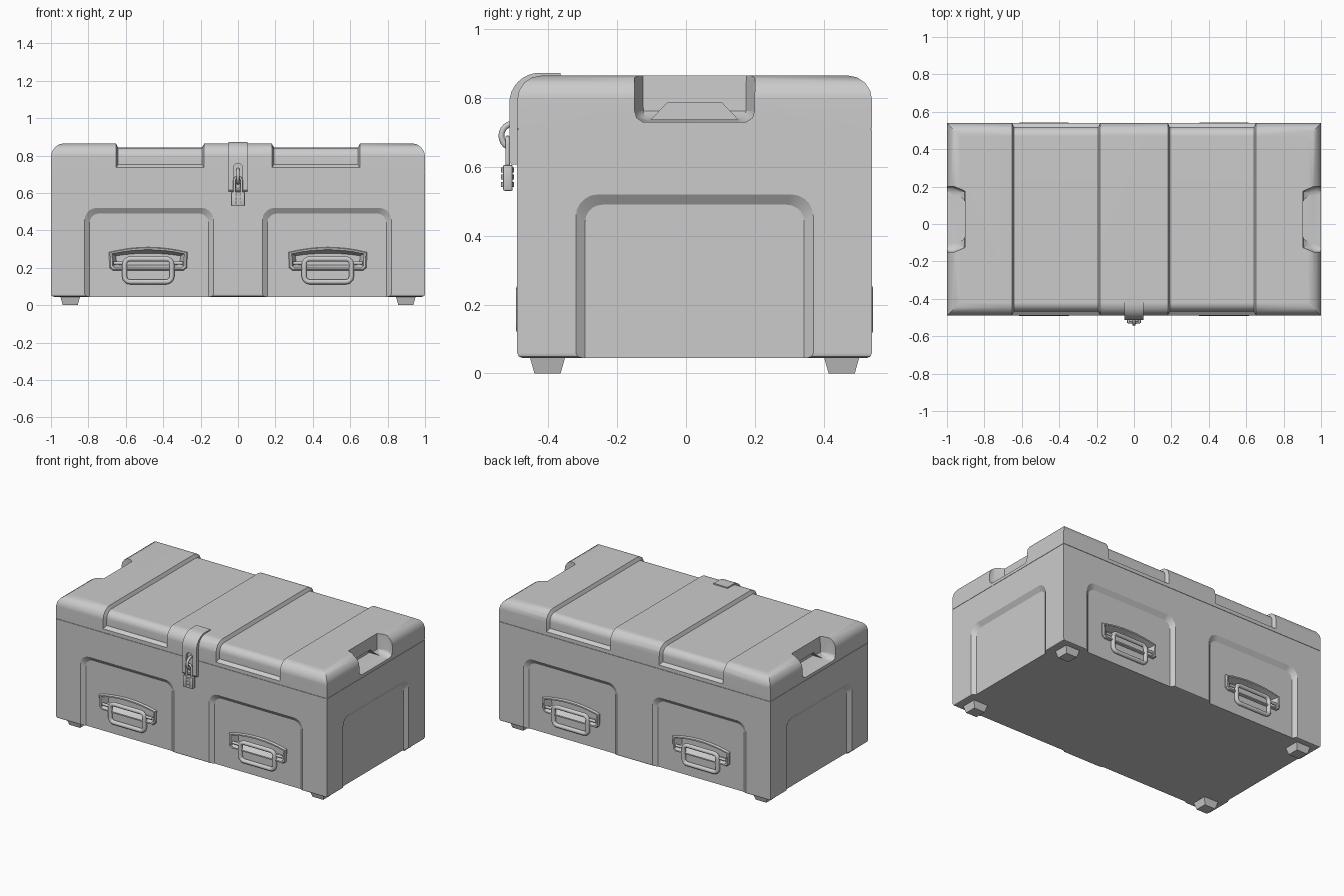
import bpy, bmesh, math
from mathutils import Vector

if "Cube" in bpy.data.objects:
    bpy.data.objects.remove(bpy.data.objects["Cube"])

grey = bpy.data.materials.new("light_grey")
grey.diffuse_color = (0.6, 0.6, 0.6, 1)
grey.use_nodes = True
grey.node_tree.nodes["Principled BSDF"].inputs["Base Color"].default_value = grey.diffuse_color
YC, HY = 0.025, 0.515            # box centre and half depth
TOP, SEAM, BASE, R = 0.865, 0.71, 0.045, 0.07


def finish(name, bm):
    bm.normal_update()
    bmesh.ops.recalc_face_normals(bm, faces=bm.faces)
    if bm.calc_volume(signed=True) < 0:
        bmesh.ops.reverse_faces(bm, faces=bm.faces)
    me = bpy.data.meshes.new(name)
    bm.to_mesh(me)
    bm.free()
    me.materials.append(grey)
    ob = bpy.data.objects.new(name, me)
    bpy.context.collection.objects.link(ob)
    return ob


def loft(name, rings):
    """Solid skinned through rings of equal point count, capped at both ends."""
    bm = bmesh.new()
    vs = [[bm.verts.new(p) for p in r] for r in rings]
    n = len(vs[0])
    for a, b in zip(vs, vs[1:]):
        for i in range(n):
            j = (i + 1) % n
            bm.faces.new((a[i], a[j], b[j], b[i]))
    caps = [bm.faces.new(vs[0][::-1]), bm.faces.new(vs[-1])]
    bm.normal_update()
    bmesh.ops.triangulate(bm, faces=caps)
    return finish(name, bm)


def box(name, lo, hi, bevel=0, seg=2, edge_z=None):
    bm = bmesh.new()
    bmesh.ops.create_cube(bm, size=1)
    for v in bm.verts:
        v.co = [(l + h) / 2 + c * (h - l) for c, l, h in zip(v.co, lo, hi)]
    bm.normal_update()
    if bevel:
        es = [e for e in bm.edges if edge_z is None or
              all(abs(v.co.z - edge_z) < 1e-5 for v in e.verts)]
        bmesh.ops.bevel(bm, geom=es, offset=bevel, segments=seg, profile=0.5, affect='EDGES')
    return finish(name, bm)


def cut(ob, cutter):
    m = ob.modifiers.new("cut", 'BOOLEAN')
    m.operation, m.solver, m.object = 'DIFFERENCE', 'EXACT', cutter
    bpy.context.view_layer.objects.active = ob
    bpy.ops.object.modifier_apply(modifier=m.name)
    bpy.data.objects.remove(cutter)


def tube(name, pts, r, cyclic):
    cu = bpy.data.curves.new(name, 'CURVE')
    cu.dimensions, cu.bevel_depth, cu.bevel_resolution = '3D', r, 3
    sp = cu.splines.new('POLY')
    sp.points.add(len(pts) - 1)
    for p, q in zip(sp.points, pts):
        p.co = (*q, 1)
    sp.use_cyclic_u = cyclic
    cu.materials.append(grey)
    ob = bpy.data.objects.new(name, cu)
    bpy.context.collection.objects.link(ob)


def arc(cx, cz, r, a0, a1, n):
    return [(cx + r * math.cos(math.radians(a0 + (a1 - a0) * i / n)),
             cz + r * math.sin(math.radians(a0 + (a1 - a0) * i / n))) for i in range(n + 1)]


# maps (along face, height, outward distance) to space for each side
FACES = {
    "front": lambda u, z, d: (u, YC - HY - d, z),
    "back": lambda u, z, d: (u, YC + HY + d, z),
    "right": lambda u, z, d: (1 + d, u, z),
    "left": lambda u, z, d: (-1 - d, u, z),
}

body = box("body", (-1, YC - HY, BASE), (1, YC + HY, SEAM - 0.001), 0.015, 2, BASE)
lid = box("lid", (-1, YC - HY, SEAM + 0.001), (1, YC + HY, TOP), R, 4, TOP)
box("lid_seal", (-0.996, YC - HY + 0.004, SEAM - 0.01), (0.996, YC + HY - 0.004, SEAM + 0.01))


# sunken side panels with sloped, round-cornered borders
def panel_cut(face, c):
    rings = []
    for h, top, r, d in ((0.372, 0.55, 0.08, 0.02), (0.318, 0.49, 0.05, -0.02)):
        pts = [(c - h, -0.1), (c + h, -0.1)]
        pts += arc(c + h - r, top - r, r, 0, 90, 5) + arc(c - h + r, top - r, r, 90, 180, 5)
        rings.append([FACES[face](u, z, d) for u, z in pts])
    cut(body, loft("panel_cutter", rings))


for face in ("front", "back"):
    for c in (-0.475, 0.475):
        panel_cut(face, c)
for face in ("left", "right"):
    panel_cut(face, YC)


# carrying handles: recessed frame with a hanging bail
def handle_outline(su, sz):
    pts = [(-0.19, 0.186), (0.19, 0.186), (0.207, 0.2)]
    pts += [(0.21 * t, 0.31 - 0.027 * t * t) for t in (1, 0.75, 0.5, 0.25, 0, -0.25, -0.5, -0.75, -1)]
    pts += [(-0.207, 0.2)]
    return [(u * su, 0.245 + (z - 0.245) * sz) for u, z in pts]


def carry_handle(face, c):
    def ring(su, sz, d):
        return [FACES[face](c + u, z, d - 0.02) for u, z in handle_outline(su, sz)]
    cut(body, loft("handle_cutter", [ring(0.97, 0.95, -0.05), ring(0.97, 0.95, 0.05)]))
    loft(face + "_handle_frame", [ring(1, 1, -0.055), ring(1, 1, 0.008), ring(0.97, 0.94, 0.015),
                                  ring(0.92, 0.8, 0.015), ring(0.82, 0.5, -0.035)])
    hu, z0, z1, r = 0.126, 0.125, 0.247, 0.028
    pts = (arc(hu - r, z1 - r, r, 0, 90, 5) + arc(r - hu, z1 - r, r, 90, 180, 5) +
           arc(r - hu, z0 + r, r, 180, 270, 5) + arc(hu - r, z0 + r, r, 270, 360, 5))
    tube(face + "_handle_bail", [FACES[face](c + u, z, -0.011) for u, z in pts], 0.014, True)
    for s in (-1, 1):
        tube(face + "_handle_hinge_pin", [FACES[face](c + s * u, 0.225, -0.014) for u in (0.12, 0.185)],
             0.009, False)


for face in ("front", "back"):
    for c in (-0.48, 0.48):
        carry_handle(face, c)


# broad sunken bands over the lid, down the front and back
def band_ring(x, d):
    half = [(0.7, 0.72), (HY + 0.02, 0.72), (HY - d, 0.735 + 0.75 * d)]
    half += arc(HY - R, TOP - R, R - d, 0, 90, 4)
    pts = half + [(-y, z) for y, z in reversed(half)] + [(-0.7, 1.0), (0.7, 1.0)]
    return [(x, YC + y, z) for y, z in pts]


for a, b in ((-0.655, -0.178), (0.178, 0.655)):
    cut(lid, loft("band_cutter", [band_ring(a, -0.005), band_ring(a + 0.014, 0.022),
                                  band_ring(b - 0.014, 0.022), band_ring(b, -0.005)]))

# grip pockets at both lid ends, with an undercut for the fingers
for s in (-1, 1):
    rings = []
    for z, h, xi, xo in ((0.73, 0.15, 0.955, 0.985), (0.742, 0.168, 0.93, 0.975),
                         (0.762, 0.174, 0.905, 0.962), (0.95, 0.176, 0.9, 0.96)):
        half = [(1.1, h), (xo, h), (xi, h - 0.025)]
        rings.append([(s * x, YC + y, z) for x, y in half + [(x, -y) for x, y in reversed(half)]])
    cut(lid, loft("pocket_cutter", rings))
    trap = [(-0.125, 0.738), (0.125, 0.738), (0.08, 0.785), (-0.08, 0.785)]
    cut(lid, loft("finger_cutter", [[(s * x, YC + y, z) for y, z in trap] for x in (0.865, 1.1)]))

# tapered feet
for sx in (-1, 1):
    for sy in (-1, 1):
        loft("foot", [[(sx * 0.897 + i * hx, YC + sy * 0.427 + j * hy, z)
                       for i, j in ((-1, -1), (1, -1), (1, 1), (-1, 1))]
                      for hx, hy, z in ((0.04, 0.038, 0), (0.054, 0.052, 0.05))])

# hasp strap bent over the front lid edge, with a slot
side = [(-0.365, 0.873)] + arc(-0.425, 0.785, 0.088, 90, 180, 8) + [(-0.513, 0.615), (-0.507, 0.607)]
side += [(-0.488, 0.607)] + arc(-0.425, 0.785, 0.066, 180, 90, 8) + [(-0.365, 0.851)]
hasp = loft("hasp_strap", [[(x, y, z) for y, z in side] for x in (-0.052, 0.052)])
slot = arc(0, 0.735, 0.023, 0, 180, 8) + arc(0, 0.65, 0.023, 180, 360, 8)
cut(hasp, loft("slot_cutter", [[(x, y, z) for x, z in slot] for y in (-0.6, -0.4)]))
box("hasp_plate", (-0.04, -0.497, 0.62), (0.04, -0.485, 0.77))

# staple loop and combination padlock
tube("staple", [(0, y, z) for y, z in arc(-0.5, 0.69, 0.036, 70, 290, 14)], 0.009, False)
tube("padlock_shackle", [(x, -0.518, z) for x, z in
                         [(0.019, 0.6)] + arc(0, 0.665, 0.019, 0, 180, 8) + [(-0.019, 0.6)]], 0.007, False)
box("padlock_body", (-0.037, -0.531, 0.53), (0.037, -0.503, 0.606), 0.005)
for z in (0.549, 0.57, 0.591):
    bm = bmesh.new()
    bmesh.ops.create_cone(bm, cap_ends=True, segments=16, radius1=0.019, radius2=0.019, depth=0.014)
    bmesh.ops.translate(bm, verts=bm.verts, vec=Vector((0.003, -0.518, z)))
    finish("padlock_dial", bm)

# soft shading with crisp edges
for ob in bpy.context.scene.objects:
    ob.select_set(ob.type == 'MESH')
bpy.context.view_layer.objects.active = body
bpy.ops.object.shade_smooth_by_angle(angle=math.radians(30))
for ob in (body, lid):
    ob.modifiers.new("even_shading", 'WEIGHTED_NORMAL').keep_sharp = True
